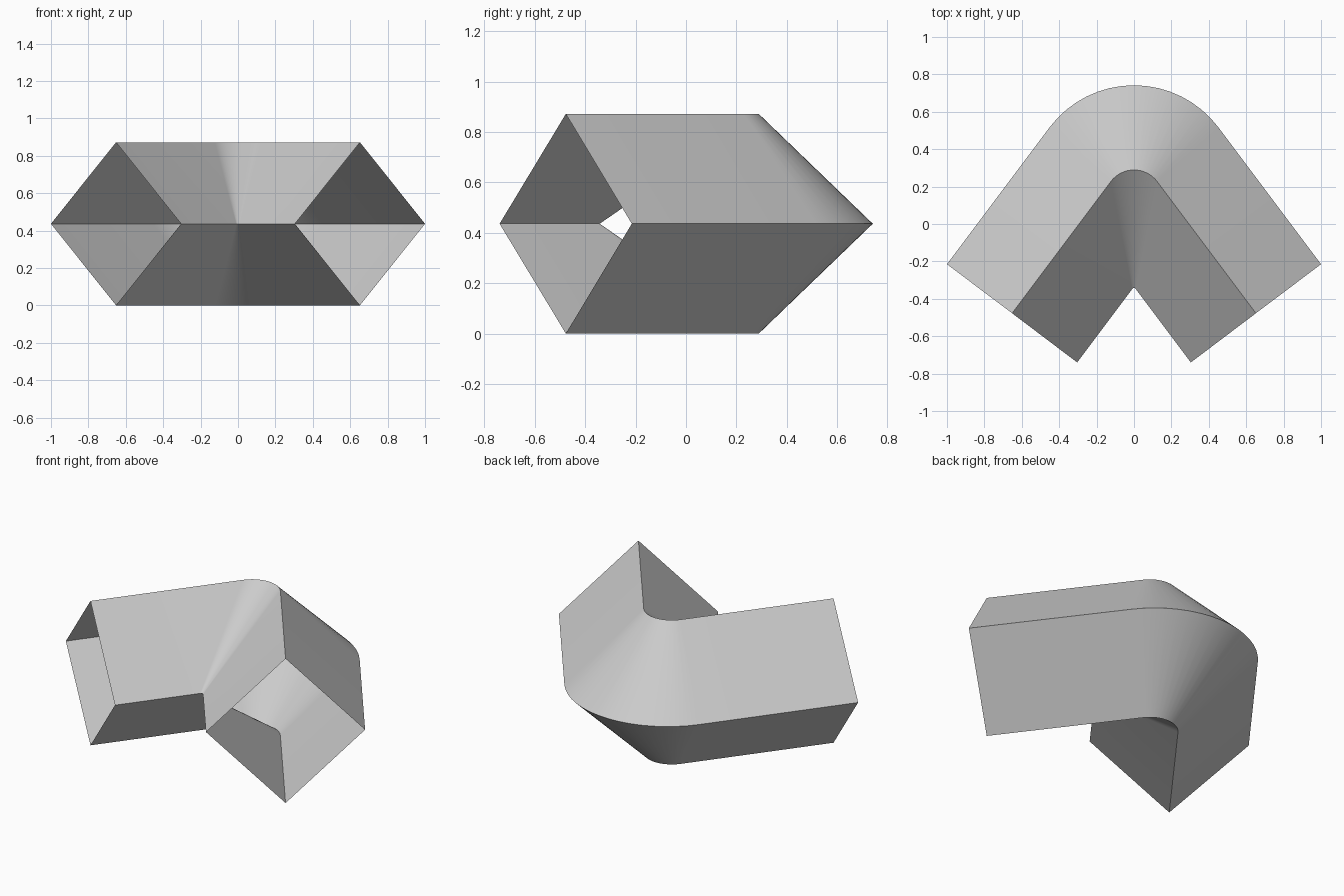
import bpy, bmesh, math
from mathutils import Vector

if "Cube" in bpy.data.objects:
    bpy.data.objects.remove(bpy.data.objects["Cube"])

SEGS = 16                       # facets around the bend
HALF = math.acos(0.6)           # half of the turning angle

# rail: straight leg, rounded corner on the centre line, straight leg
def rail(end_x, end_y, radius, z):
    apex = end_y + end_x * 4 / 3
    cy = apex - radius / 0.6
    pts = [Vector((-end_x, end_y, z))]
    for i in range(SEGS + 1):
        a = HALF * (2 * i / SEGS - 1)
        pts.append(Vector((radius * math.sin(a), cy + radius * math.cos(a), z)))
    pts.append(Vector((end_x, end_y, z)))
    return pts

# the four edges of the diamond section: outer, top, inner, bottom
rails = [rail(1.0, -0.215, 0.565, 0.436),
         rail(0.652, -0.477, 0.155, 0.872),
         rail(0.304, -0.74, 0.012, 0.436),
         rail(0.652, -0.477, 0.155, 0.0)]

# open-ended thin shell lofted between neighbouring edges
bm = bmesh.new()
rows = [[bm.verts.new(p) for p in r] for r in rails]
for k in range(4):
    a, b = rows[k], rows[(k + 1) % 4]
    for i in range(len(a) - 1):
        bm.faces.new((a[i], b[i], b[i + 1], a[i + 1]))
bmesh.ops.recalc_face_normals(bm, faces=bm.faces)
mesh = bpy.data.meshes.new("bent_square_tube")
bm.to_mesh(mesh)
bm.free()
tube = bpy.data.objects.new("bent_square_tube", mesh)
bpy.context.collection.objects.link(tube)
bpy.context.view_layer.objects.active = tube
tube.select_set(True)
bpy.ops.object.shade_smooth_by_angle(angle=math.radians(30))
